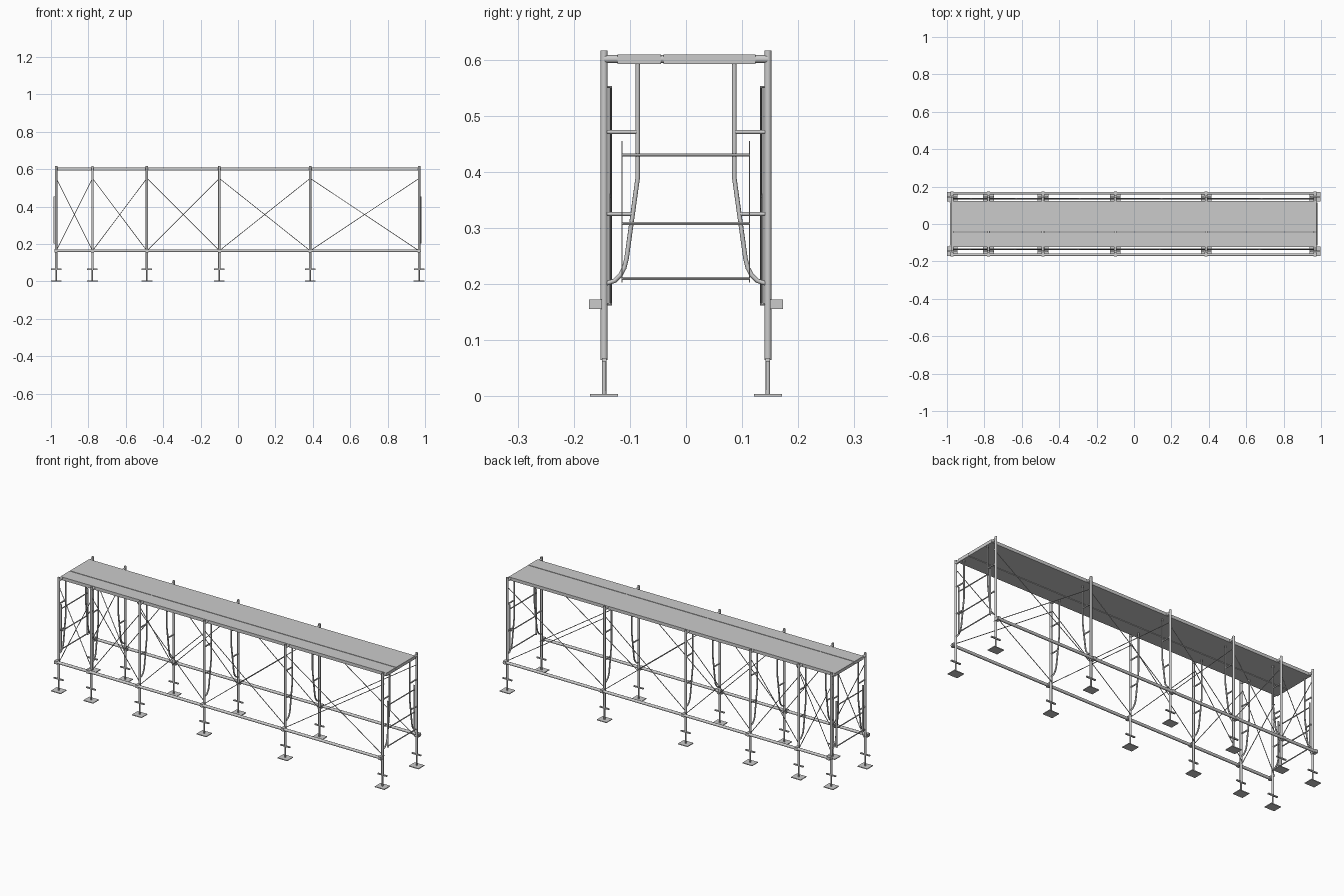
import bpy, math
from mathutils import Vector

if "Cube" in bpy.data.objects:
    bpy.data.objects.remove(bpy.data.objects["Cube"])

FRAMES = [-0.972, -0.778, -0.487, -0.100, 0.386, 0.968]
POST_Y = 0.146


def tube(name, points, r, sides=12):
    """Capped round tube along a path of points."""
    cu = bpy.data.curves.new(name, 'CURVE')
    cu.dimensions = '3D'
    cu.bevel_depth = r
    cu.bevel_resolution = max(0, sides // 2 - 2) // 2
    cu.use_fill_caps = True
    sp = cu.splines.new('POLY')
    sp.points.add(len(points) - 1)
    for p, c in zip(sp.points, points):
        p.co = (*c, 1)
    ob = bpy.data.objects.new(name, cu)
    bpy.context.collection.objects.link(ob)
    bpy.ops.object.select_all(action='DESELECT')
    ob.select_set(True)
    bpy.context.view_layer.objects.active = ob
    bpy.ops.object.convert(target='MESH')
    ob = bpy.context.object
    bpy.ops.object.shade_smooth_by_angle(angle=math.radians(50))
    return ob


def box(name, lo, hi):
    """Box between two corners."""
    lo, hi = Vector(lo), Vector(hi)
    bpy.ops.mesh.primitive_cube_add(size=1, location=(lo + hi) / 2)
    ob = bpy.context.object
    ob.name = name
    ob.scale = [abs(v) for v in (hi - lo)]
    bpy.ops.object.transform_apply(location=False, rotation=False, scale=True)
    return ob


# curved inner leg of a frame, as (y, z)
LEG = [(0.086, 0.597), (0.086, 0.390), (0.106, 0.245), (0.110, 0.229),
       (0.117, 0.216), (0.127, 0.206), (0.142, 0.201)]

for x in FRAMES:
    # top beam of the frame
    tube("frame_top_beam", [(x, -POST_Y, 0.601), (x, POST_Y, 0.601)], 0.0075)
    for s in (-1, 1):
        y = s * POST_Y
        # main post and inner leg
        tube("frame_post", [(x, y, 0.065), (x, y, 0.616)], 0.0065)
        tube("frame_inner_leg", [(x, s * a, b) for a, b in LEG], 0.004)
        # short struts between post and inner leg
        for z, yi in ((0.471, 0.086), (0.325, 0.095)):
            tube("frame_strut", [(x, y, z), (x, s * yi, z)], 0.0038)
        # screw jack, handle and base plate
        tube("jack_screw", [(x, y, 0.002), (x, y, 0.07)], 0.004)
        box("jack_handle", (x - 0.028, y - 0.004, 0.062), (x + 0.028, y + 0.004, 0.068))
        box("base_plate", (x - 0.029, y - 0.025, 0), (x + 0.029, y + 0.025, 0.004))
        # brace pins
        for z in (0.551, 0.164):
            tube("brace_pin", [(x, y, z), (x, s * 0.132, z)], 0.0022, 8)
        # coupler holding the ledger to the post
        box("ledger_coupler", (x - 0.008, s * 0.150, 0.1555), (x + 0.008, s * 0.173, 0.1725))

for s in (-1, 1):
    # long ledger tube
    tube("ledger", [(-0.982, s * 0.1645, 0.164), (0.978, s * 0.1645, 0.164)], 0.0078)
    # crossed braces in each bay
    for a, b in zip(FRAMES, FRAMES[1:]):
        tube("cross_brace", [(a, s * 0.1365, 0.551), (b, s * 0.1365, 0.164)], 0.002, 8)
        tube("cross_brace", [(a, s * 0.1335, 0.164), (b, s * 0.1335, 0.551)], 0.002, 8)

# deck in two strips with a narrow gap
for y0, y1 in ((-0.122, -0.0445), (-0.0405, 0.124)):
    box("deck_strip", (-0.979, y0, 0.592), (0.976, y1, 0.609))

# end guards: three rails and two side strips at each end
for x in (FRAMES[0] - 0.009, FRAMES[-1] + 0.009):
    for z in (0.430, 0.308, 0.210):
        tube("guard_rail", [(x, -0.114, z), (x, 0.114, z)], 0.003, 8)
    for y in (-0.114, 0.113):
        box("guard_strip", (x - 0.005, y - 0.001, 0.203), (x + 0.005, y + 0.001, 0.455))
